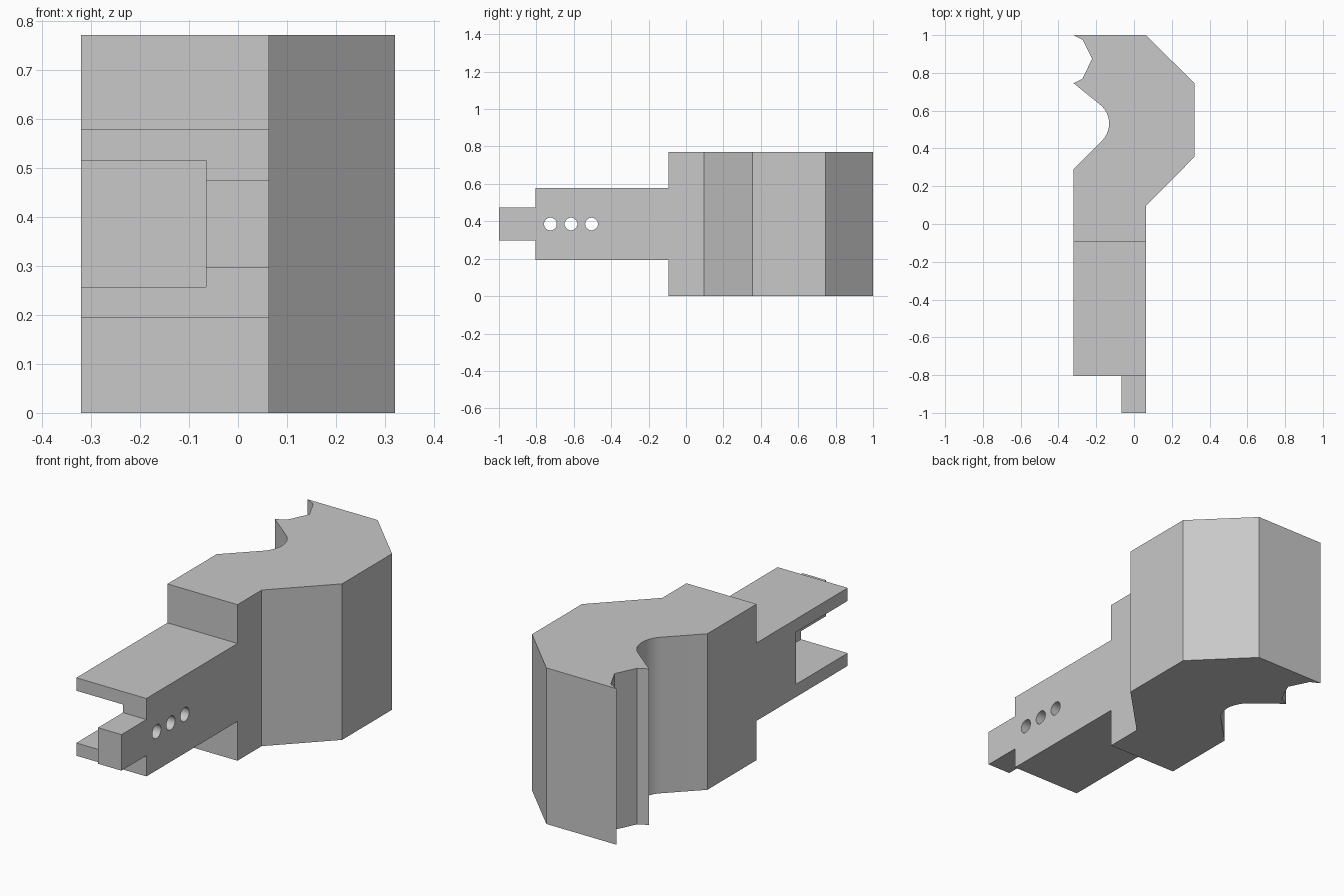
import bpy
import bmesh
from math import cos, sin, radians
from mathutils import Matrix, Vector

cube = bpy.data.objects.get("Cube")
if cube:
    bpy.data.objects.remove(cube, do_unlink=True)

HEIGHT = 0.771
LEFT, WALL, RIGHT = -0.32, -0.065, 0.063   # arm side, inner wall, opposite arm side
HEAD_Y, ARM_Y = -0.094, -0.805             # front of the head, front of the arm

grey = bpy.data.materials.new("plain grey")
grey.use_nodes = True
colour = (0.58, 0.58, 0.58, 1)
grey.diffuse_color = colour
grey.node_tree.nodes["Principled BSDF"].inputs["Base Color"].default_value = colour


def add_object(name, bm):
    bmesh.ops.recalc_face_normals(bm, faces=bm.faces)
    mesh = bpy.data.meshes.new(name)
    bm.to_mesh(mesh)
    bm.free()
    mesh.materials.append(grey)
    obj = bpy.data.objects.new(name, mesh)
    bpy.context.collection.objects.link(obj)
    return obj


def prism(name, outline, height):
    bm = bmesh.new()
    base = bm.faces.new([bm.verts.new((x, y, 0)) for x, y in outline])
    top = bmesh.ops.extrude_face_region(bm, geom=[base])["geom"]
    verts = [v for v in top if isinstance(v, bmesh.types.BMVert)]
    bmesh.ops.translate(bm, verts=verts, vec=(0, 0, height))
    return add_object(name, bm)


def box(name, low, high):
    bm = bmesh.new()
    low, high = Vector(low), Vector(high)
    matrix = Matrix.Translation((low + high) / 2) @ Matrix.Diagonal((high - low).to_4d())
    bmesh.ops.create_cube(bm, size=1, matrix=matrix)
    return add_object(name, bm)


def rod(name, y, z, radius):
    bm = bmesh.new()
    matrix = Matrix.Translation((0, y, z)) @ Matrix.Rotation(radians(90), 4, "Y")
    bmesh.ops.create_cone(bm, cap_ends=True, segments=32, radius1=radius,
                          radius2=radius, depth=0.4, matrix=matrix)
    return add_object(name, bm)


def cut(target, cutter):
    cutter.hide_render = True
    mod = target.modifiers.new("cut", "BOOLEAN")
    mod.operation, mod.solver, mod.object = "DIFFERENCE", "EXACT", cutter
    bpy.context.view_layer.objects.active = target
    bpy.ops.object.modifier_apply(modifier=mod.name)
    bpy.data.objects.remove(cutter, do_unlink=True)


# Plan outline: arm, hooked head, rounded throat and notched jaw
throat = [(-0.262 + 0.13 * cos(radians(a)), 0.532 + 0.13 * sin(radians(a)))
          for a in range(54, -46, -9)]
outline = [(LEFT, -1), (RIGHT, -1), (RIGHT, 0.095), (0.32, 0.355), (0.32, 0.745),
           (RIGHT, 1), (LEFT, 1), (-0.272, 0.975), (-0.222, 0.875),
           (-0.272, 0.77), (LEFT, 0.745)] + throat + [(LEFT, 0.29)]
body = prism("hooked_body", outline, HEIGHT)

# Thin the arm, then the tongue, above and below
for front, bottom, top in ((HEAD_Y, 0.194, 0.579), (ARM_Y, 0.297, 0.475)):
    cut(body, box("lower_cutter", (-1, -2, -1), (1, front, bottom)))
    cut(body, box("upper_cutter", (-1, -2, top), (1, front, 2)))

# Narrow the tongue and open the side pocket
cut(body, box("tongue_cutter", (-1, -2, -1), (WALL, ARM_Y, 2)))
cut(body, box("pocket_cutter", (-1, -2, 0.257), (WALL, -0.4, 0.515)))

# Pin holes through the wall
for y in (-0.725, -0.615, -0.505):
    cut(body, rod("hole_cutter", y, HEIGHT / 2, 0.034))

# Merge coplanar faces and smooth only the curved walls
bm = bmesh.new()
bm.from_mesh(body.data)
bmesh.ops.remove_doubles(bm, verts=bm.verts, dist=0.0001)
bmesh.ops.dissolve_limit(bm, angle_limit=radians(1), verts=bm.verts, edges=bm.edges)
bm.to_mesh(body.data)
bm.free()
bpy.ops.object.select_all(action="DESELECT")
body.select_set(True)
bpy.context.view_layer.objects.active = body
bpy.ops.object.shade_smooth_by_angle(angle=radians(25))
